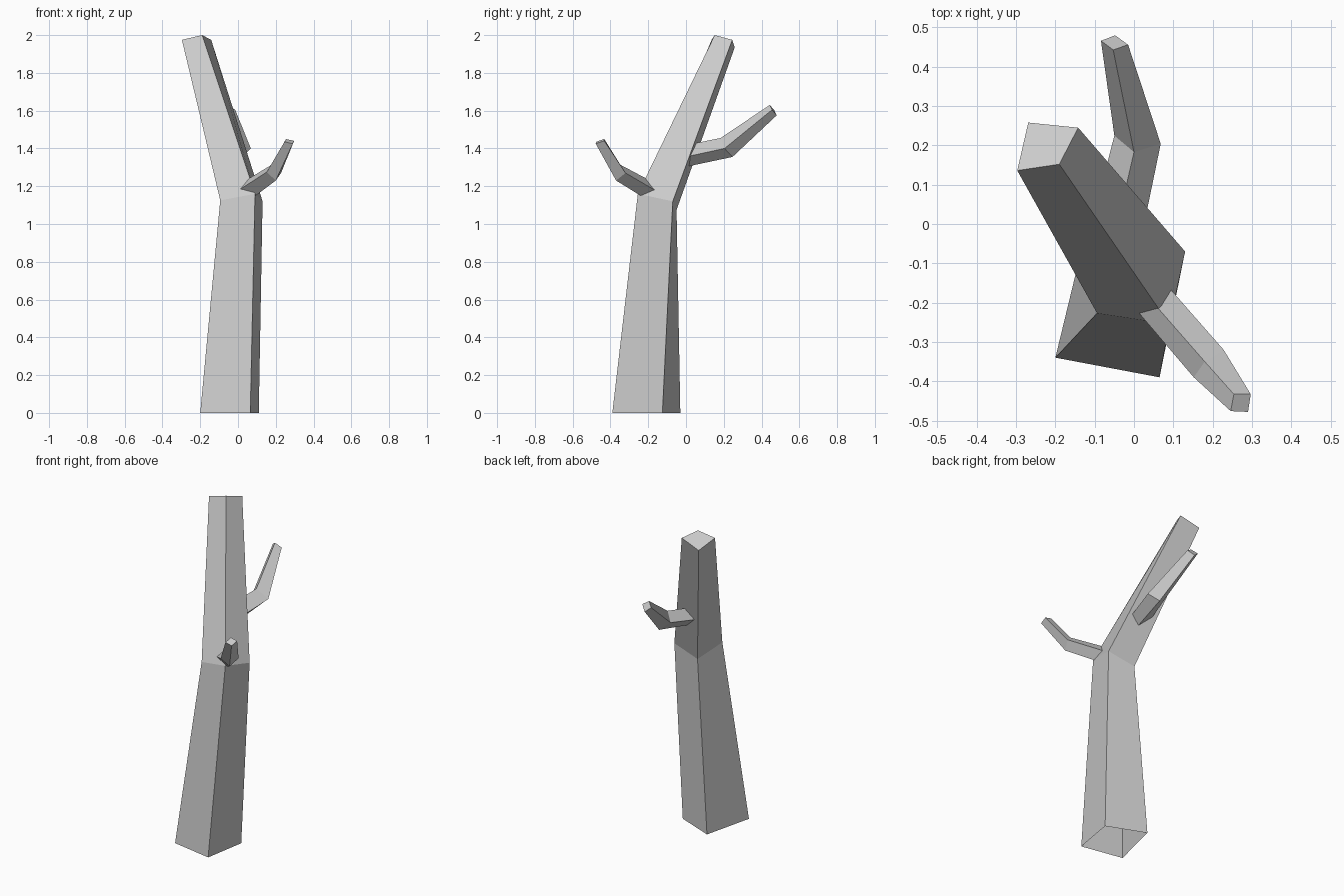
import bpy
import bmesh

default_cube = bpy.data.objects.get("Cube")
if default_cube:
    bpy.data.objects.remove(default_cube, do_unlink=True)


def make_material(name, colour):
    material = bpy.data.materials.new(name)
    material.use_nodes = True
    material.diffuse_color = colour
    shader = next(n for n in material.node_tree.nodes if n.type == "BSDF_PRINCIPLED")
    shader.inputs["Base Color"].default_value = colour
    shader.inputs["Roughness"].default_value = 0.8
    return material


grey_bark = make_material("grey_bark", (0.6, 0.6, 0.6, 1))


def loft_limb(name, rings, material):
    """Skin four-sided rings into a flat-shaded limb, capped at its tip only."""
    mesh = bpy.data.meshes.new(name)
    bm = bmesh.new()
    loops = [[bm.verts.new(corner) for corner in ring] for ring in rings]
    for lower, upper in zip(loops, loops[1:]):
        count = len(lower)
        for i in range(count):
            j = (i + 1) % count
            bm.faces.new((lower[i], lower[j], upper[j], upper[i]))
    bm.faces.new(loops[-1])
    for face in bm.faces:
        face.smooth = False
    bm.to_mesh(mesh)
    bm.free()
    mesh.materials.append(material)
    limb = bpy.data.objects.new(name, mesh)
    bpy.context.scene.collection.objects.link(limb)
    return limb


# Trunk: ground ring, bend ring, broken top
loft_limb("trunk", [
    [(-.2, -.34, 0), (.065, -.39, 0), (.11, -.125, 0), (-.125, -.03, 0)],
    [(-.094, -.227, 1.125), (.09, -.255, 1.16), (.13, -.07, 1.12), (-.045, -.05, 1.075)],
    [(-.297, .136, 1.975), (-.19, .152, 2), (-.142, .245, 1.975), (-.269, .258, 1.935)],
], grey_bark)

# Front branch: buried root, elbow, tip (corners: top, left, bottom, right)
loft_limb("front_branch", [
    [(.04, -.19, 1.23), (-.01, -.2, 1.17), (.06, -.2, 1.125), (.07, -.14, 1.165)],
    [(.18, -.35, 1.315), (.152, -.39, 1.275), (.2, -.37, 1.23), (.228, -.32, 1.27)],
    [(.254, -.433, 1.45), (.246, -.476, 1.435), (.29, -.478, 1.425), (.297, -.433, 1.44)],
], grey_bark)

# Back branch: buried root, elbow, tip (corners: top, right, bottom, left)
loft_limb("back_branch", [
    [(-.04, .01, 1.42), (.03, .02, 1.36), (-.02, .01, 1.305), (-.1, .03, 1.37)],
    [(0, .183, 1.455), (.068, .204, 1.4), (.015, .246, 1.355), (-.05, .225, 1.41)],
    [(-.053, .443, 1.63), (-.015, .456, 1.605), (-.048, .48, 1.575), (-.084, .466, 1.605)],
], grey_bark)
